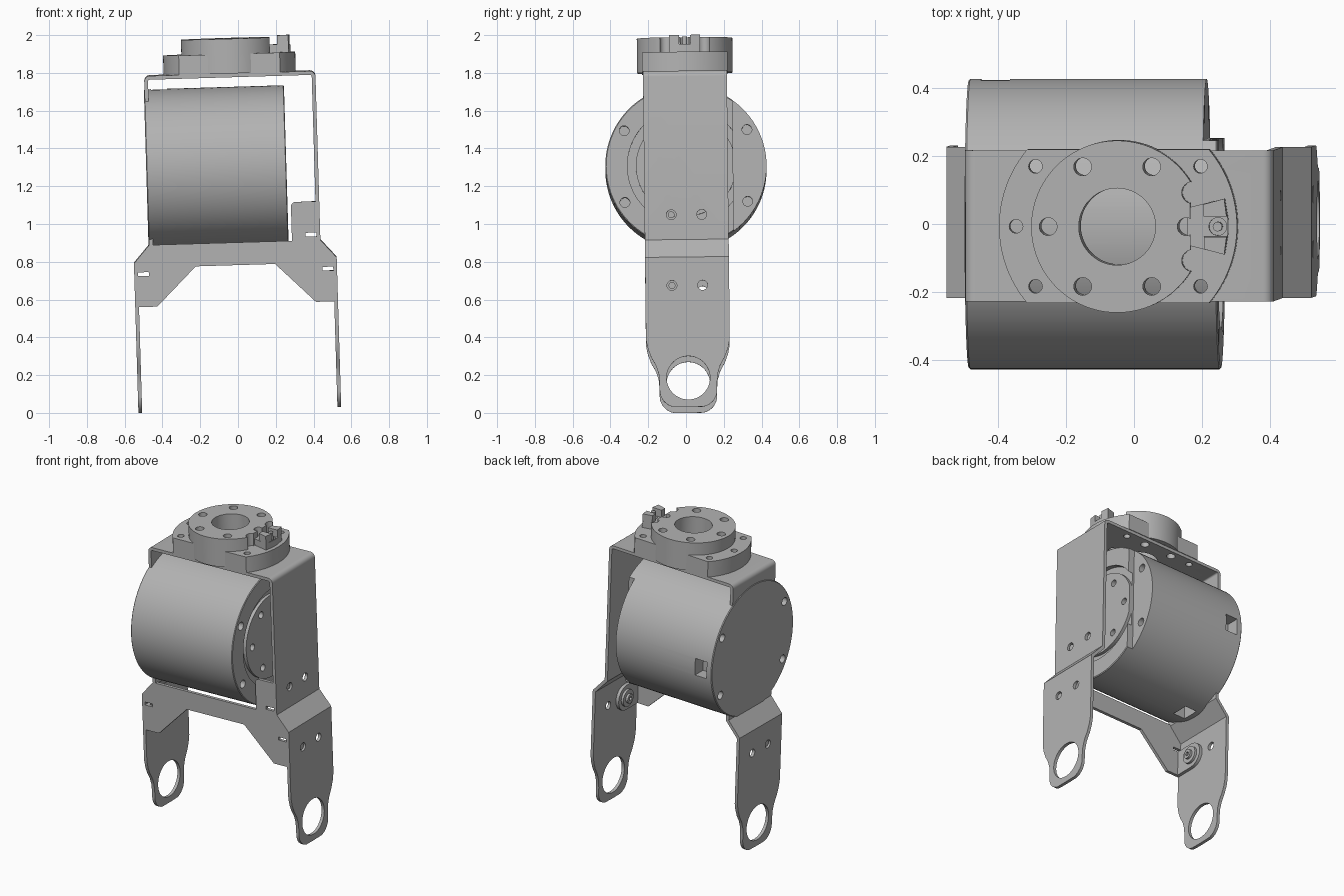
import bpy, bmesh, math
from mathutils import Matrix

if "Cube" in bpy.data.objects:
    bpy.data.objects.remove(bpy.data.objects["Cube"], do_unlink=True)

GREY = (0.45, 0.45, 0.45, 1)
metal = bpy.data.materials.new("grey metal")
metal.use_nodes = True
metal.diffuse_color = GREY
metal.node_tree.nodes["Principled BSDF"].inputs["Base Color"].default_value = GREY

parts = []
AXES = {"X": lambda u, v, w: (w, u, v),
        "Y": lambda u, v, w: (u, w, v),
        "Z": lambda u, v, w: (u, v, w)}


def add(name, bm):
    bmesh.ops.recalc_face_normals(bm, faces=bm.faces)
    mesh = bpy.data.meshes.new(name)
    bm.to_mesh(mesh)
    bm.free()
    mesh.materials.append(metal)
    obj = bpy.data.objects.new(name, mesh)
    bpy.context.collection.objects.link(obj)
    parts.append(obj)
    return obj


def prism(name, outline, axis, a, b):
    """Extrude a flat outline along an axis from a to b."""
    bm = bmesh.new()
    low = [bm.verts.new(AXES[axis](u, v, a)) for u, v in outline]
    high = [bm.verts.new(AXES[axis](u, v, b)) for u, v in outline]
    bm.faces.new(low)
    bm.faces.new(high)
    for i in range(len(low)):
        j = (i + 1) % len(low)
        bm.faces.new((low[i], low[j], high[j], high[i]))
    return add(name, bm)


def arc(u, v, r, a0, a1, n):
    return [(u + r * math.cos(math.radians(a0 + (a1 - a0) * i / n)),
             v + r * math.sin(math.radians(a0 + (a1 - a0) * i / n))) for i in range(n + 1)]


def rect(u0, u1, v0, v1):
    return [(u0, v0), (u1, v0), (u1, v1), (u0, v1)]


def rod(name, u, v, r, axis, a, b, n=24):
    return prism(name, arc(u, v, r, 0, 360, n)[:-1], axis, a, b)


def mirror(points):
    return points + [(-u, v) for u, v in reversed(points)]


def cut(obj, cutters):
    """Subtract each cutter and throw it away."""
    bpy.context.view_layer.objects.active = obj
    for c in cutters:
        mod = obj.modifiers.new("cut", "BOOLEAN")
        mod.operation = "DIFFERENCE"
        mod.solver = "EXACT"
        mod.object = c
        bpy.ops.object.modifier_apply(modifier=mod.name)
        parts.remove(c)
        bpy.data.objects.remove(c, do_unlink=True)


def polar(r, angles):
    return [(r * math.cos(math.radians(a)), r * math.sin(math.radians(a))) for a in angles]


DISC_BOLTS = polar(0.203, range(0, 360, 60))
BASE_BOLTS = polar(0.30, (0, 36, 144, 180, 216, 324))
SCREW_Y, LOW_Z, HIGH_Z = 0.081, 0.66, 1.037


def top_drills():
    return ([rod("drill", 0, 0, 0.113, "Z", 1.7, 2.1, 48)]
            + [rod("drill", x, y, 0.026, "Z", 1.7, 2.1) for x, y in DISC_BOLTS]
            + [rod("drill", x, y, 0.02, "Z", 1.7, 2.1) for x, y in BASE_BOLTS])


# Bent sheet bracket with two legs
outer = [(0.537, 0.015), (0.537, 0.81), (0.4535, 0.905)] + arc(0.4235, 1.77, 0.03, 0, 90, 6)
inner = [(0.517, 0.015), (0.517, 0.803), (0.4335, 0.897)] + arc(0.4235, 1.77, 0.01, 0, 90, 6)
profile = outer + [(-u, v) for u, v in reversed(outer)] + [(-u, v) for u, v in inner] + inner[::-1]
bracket = prism("leg_bracket", profile, "Y", -0.222, 0.222)

# Tapered feet with a large eye
taper = [(0.2225, 0.42), (0.221, 0.37), (0.212, 0.325), (0.195, 0.28), (0.17, 0.235),
         (0.156, 0.19), (0.152, 0.14)] + arc(0.062, 0.105, 0.09, 0, -80, 8) + [
         (0, 0.0151), (0, -0.1), (0.4, -0.1), (0.4, 0.42)]
cut(bracket, [prism("taper", [(s * u, v) for u, v in taper], "X", -0.7, 0.7) for s in (1, -1)])
cut(bracket, [rod("eye", 0, 0.17, 0.115, "X", -0.7, 0.7, 48)])
for y in (-SCREW_Y, SCREW_Y):
    cut(bracket, [rod("drill", y, LOW_Z, 0.026, "X", -0.7, 0.7),
                  rod("drill", y, HIGH_Z, 0.026, "X", 0.3, 0.7)])
cut(bracket, top_drills())

# Motor drum turned about its long axis
bm = bmesh.new()
turn = [(-0.457, 0), (-0.457, 0.422), (-0.452, 0.427), (0.281, 0.427), (0.285, 0.422),
        (0.285, 0.31), (0.255, 0.31), (0.255, 0.265), (0.275, 0.265), (0.275, 0)]
verts = [bm.verts.new((x, 0, 1.30 + r)) for x, r in turn]
edges = [bm.edges.new(p) for p in zip(verts, verts[1:])]
bmesh.ops.spin(bm, geom=verts + edges, cent=(0, 0, 1.30), axis=(1, 0, 0),
               angle=2 * math.pi, steps=96, use_duplicate=False)
bmesh.ops.remove_doubles(bm, verts=bm.verts, dist=0.0001)
drum = add("motor_drum", bm)

# Drum bolt holes, cable windows and stepped back rim
cutters = [prism("step", rect(0.25, 0.5, 0.8, 1.8), "X", 0.243, 0.4)]
for y in (-0.325, 0.325):
    for dz in (-0.19, 0.19):
        for a, b in ((-0.6, -0.4), (0.2, 0.4)):
            cutters.append(rod("drill", y, 1.30 + dz, 0.026, "X", a, b))
cutters += [rod("drill", y, 1.30 + z, 0.022, "X", 0.2, 0.4)
            for y, z in polar(0.2, range(0, 360, 60))]
window = rect(-0.42, -0.335, -0.055, 0.055)
cutters += [prism("window", window, "Z", a, b) for a, b in ((1.64, 1.8), (0.8, 0.96))]
cutters.append(prism("window", [(u, 1.30 + v) for u, v in window], "Y", 0.34, 0.5))
cut(drum, cutters)

# Front cross plate with bend slots
half = [(0.434, 0.897), (0.517, 0.803), (0.517, 0.578), (0.42, 0.578), (0.21, 0.785)]
tab = [(0.303, 0.905)] + arc(0.328, 1.085, 0.025, 180, 90, 5) + [(0.434, 1.11)]
plate = prism("cross_plate", [(-0.434, 0.905)] + tab + half
              + [(-u, v) for u, v in reversed(half)], "Y", -0.222, -0.202)
cut(plate, [prism("slot", rect(*s), "Y", -0.3, -0.1) for s in
            ((0.46, 0.53, 0.742, 0.762), (-0.53, -0.46, 0.742, 0.762), (0.375, 0.44, 0.925, 0.945))])


# Folded flanges with screws against the legs
def flange(name, side, x, z0, z1, zs):
    mid, r = (z0 + z1) / 2, (z1 - z0) / 2
    outline = [(-0.222, z1), (-0.222, z0)] + arc(-SCREW_Y, mid, r, -90, 90, 12)
    prism(name + "_flange", outline, "X", side * (x - 0.02), side * x)
    washer = rod(name + "_washer", -SCREW_Y, zs, 0.055, "X", side * (x - 0.035), side * (x - 0.02))
    cut(washer, [rod("drill", -SCREW_Y, zs, 0.016, "X", side * (x - 0.05), side * x)])
    screw = rod(name + "_screw", -SCREW_Y, zs, 0.03, "X", side * (x - 0.05), side * (x - 0.03))
    cut(screw, [rod("socket", -SCREW_Y, zs, 0.014, "X", side * (x - 0.06), side * (x - 0.036), 6)])
    rod(name + "_screw_tip", -SCREW_Y, zs, 0.018, "X", side * (x - 0.02), side * (x + 0.012))


flange("left_lower", 1, 0.517, 0.578, 0.742, LOW_Z)
flange("right_lower", -1, 0.517, 0.578, 0.742, LOW_Z)
flange("left_upper", 1, 0.4335, 0.945, 1.11, HIGH_Z)

# Round hub: flat-sided base and raised disc
flat = math.degrees(math.asin(0.226 / 0.35))
base = prism("hub_base", arc(0, 0, 0.35, -flat, flat, 24)
             + arc(0, 0, 0.35, 180 - flat, 180 + flat, 24), "Z", 1.80, 1.903)
cut(base, top_drills())
disc = rod("hub_disc", 0, 0, 0.253, "Z", 1.8005, 1.984, 96)
cut(disc, top_drills())
cut(disc, [prism("notch", rect(0.215, 0.4, -0.1, 0.1), "Z", 1.903, 2.1)]
    + [rod("scallop", 0.222, y, 0.032, "Z", 1.903, 2.1) for y in (-0.1, 0.1)])

# Cable clip set in the hub notch
clip = prism("clip_body", [(0.205, -0.055), (0.315, -0.082), (0.325, -0.02),
                           (0.325, 0.02), (0.315, 0.082), (0.205, 0.055)], "Z", 1.90, 1.945)
cut(clip, [rod("socket", 0.295, 0, 0.026, "Z", 1.92, 2.1)])
for side, name in ((1, "back"), (-1, "front")):
    prong = [(0.255, 0.03), (0.255, 0.066), (0.315, 0.082), (0.322, 0.03)]
    prism(name + "_clip_prong", [(u, side * v) for u, v in prong], "Z", 1.94, 1.993)
rod("clip_pin", 0.295, 0, 0.014, "Z", 1.90, 1.985, 16)

# Lean the whole assembly slightly and smooth the round surfaces
lean = (Matrix.Translation((0, 0.003, 1)) @ Matrix.Rotation(-0.03, 4, "Y")
        @ Matrix.Rotation(0.011, 4, "X") @ Matrix.Translation((-0.02, 0, -1)))
bpy.ops.object.select_all(action="DESELECT")
for obj in parts:
    obj.data.transform(lean)
    obj.select_set(True)
bpy.context.view_layer.objects.active = bracket
bpy.ops.object.shade_smooth_by_angle(angle=math.radians(30))
